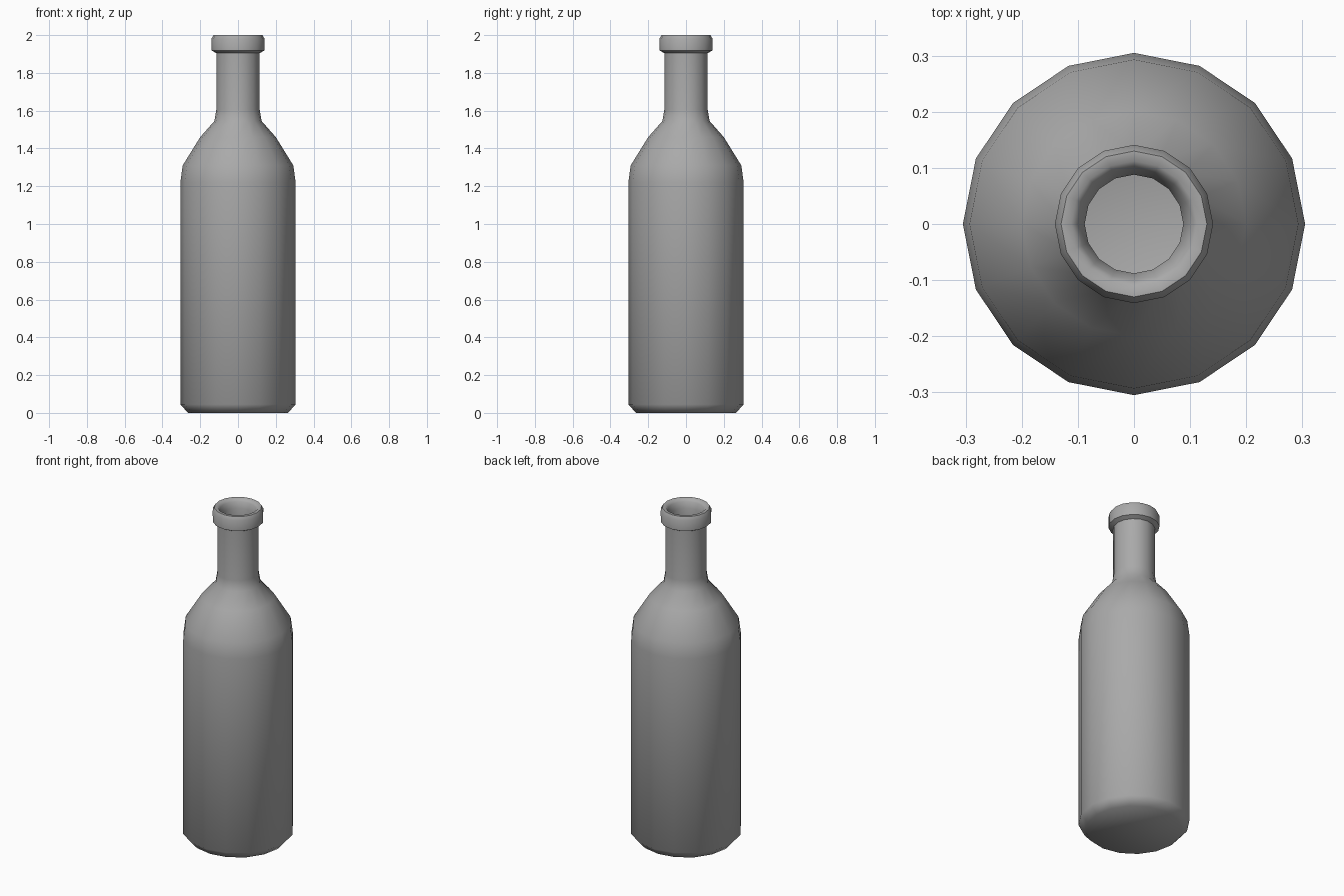
import bpy
import bmesh
from math import cos, sin, pi, radians

cube = bpy.data.objects.get("Cube")
if cube:
    bpy.data.objects.remove(cube, do_unlink=True)

SIDES = 16

# Profile as (radius, height), from the base up and over the lip into the mouth
base = [(0.265, 0), (0.305, 0.045)]
shoulder = [(0.305, 1.22), (0.293, 1.31), (0.2, 1.46), (0.125, 1.545)]
neck = [(0.115, 1.605), (0.115, 1.905)]
lip = [(0.14, 1.918), (0.141, 1.98), (0.13, 2.0), (0.112, 2.0), (0.1, 1.985)]
mouth = [(0.088, 1.95), (0.088, 1.88)]
profile = base + shoulder + neck + lip + mouth

# Plain grey material
grey = bpy.data.materials.new("grey")
grey.use_nodes = True
colour = (0.4, 0.4, 0.4, 1)
grey.diffuse_color = colour
grey.node_tree.nodes["Principled BSDF"].inputs["Base Color"].default_value = colour

# Bottle body: stacked rings joined by quads, closed at the base
bm = bmesh.new()
rings = []
for radius, height in profile:
    angles = [2 * pi * i / SIDES for i in range(SIDES)]
    rings.append([bm.verts.new((radius * cos(a), radius * sin(a), height)) for a in angles])
for low, high in zip(rings, rings[1:]):
    for i in range(SIDES):
        j = (i + 1) % SIDES
        bm.faces.new((low[i], low[j], high[j], high[i]))
bm.faces.new(list(reversed(rings[0])))

mesh = bpy.data.meshes.new("bottle")
bm.to_mesh(mesh)
bm.free()
mesh.materials.append(grey)
bottle = bpy.data.objects.new("bottle", mesh)
bpy.context.collection.objects.link(bottle)

# Smooth shading
bpy.ops.object.select_all(action="DESELECT")
bottle.select_set(True)
bpy.context.view_layer.objects.active = bottle
bpy.ops.object.shade_smooth_by_angle(angle=radians(60))
